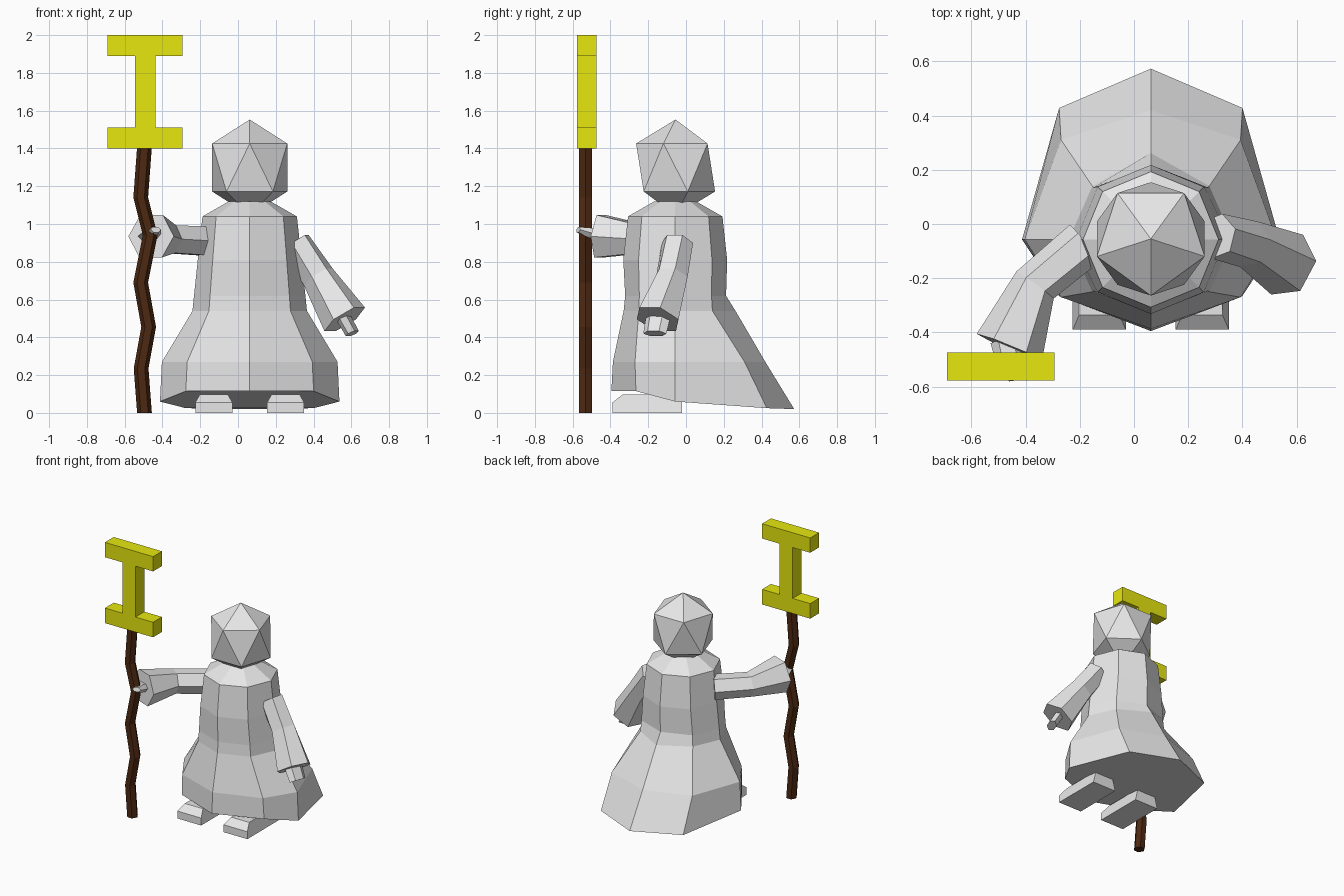
import bpy, bmesh, math
from mathutils import Vector

if "Cube" in bpy.data.objects:
    bpy.data.objects.remove(bpy.data.objects["Cube"])

CX, CY = 0.062, -0.057  # axis of the figure


def mat(name, rgb):
    m = bpy.data.materials.new(name)
    m.diffuse_color = (*rgb, 1)
    m.use_nodes = True
    m.node_tree.nodes["Principled BSDF"].inputs["Base Color"].default_value = m.diffuse_color
    return m


GREY = mat("grey cloth", (0.8, 0.8, 0.8))
YELLOW = mat("yellow", (0.8, 0.8, 0.005))
BROWN = mat("dark brown wood", (0.075, 0.022, 0.006))


def finish(name, bm, material):
    bmesh.ops.recalc_face_normals(bm, faces=bm.faces)
    me = bpy.data.meshes.new(name)
    bm.to_mesh(me)
    bm.free()
    me.materials.append(material)
    ob = bpy.data.objects.new(name, me)
    bpy.context.collection.objects.link(ob)
    return ob


def loft(name, rings, material):
    """Skin closed rings of points and cap both ends."""
    bm = bmesh.new()
    vs = [[bm.verts.new(p) for p in r] for r in rings]
    n = len(vs[0])
    for a, b in zip(vs, vs[1:]):
        for i in range(n):
            j = (i + 1) % n
            bm.faces.new((a[i], a[j], b[j], b[i]))
    bm.faces.new(vs[0])
    bm.faces.new(vs[-1])
    return finish(name, bm, material)


def tube(name, path, radii, material, n=6, flat=1.0, level=False):
    """Low-poly tube along a path; flat squashes it, level keeps rings horizontal."""
    pts = [Vector(p) for p in path]
    rings = []
    for k, p in enumerate(pts):
        t = (pts[min(k + 1, len(pts) - 1)] - pts[max(k - 1, 0)]).normalized()
        if level:
            u, v = Vector((1, 0, 0)), Vector((0, 1, 0))
        else:
            u = t.cross(Vector((0, 0, 1))).normalized()
            v = u.cross(t)
        ang = [math.tau * i / n for i in range(n)]
        rings.append([p + radii[k] * (math.cos(a) * u + flat * math.sin(a) * v) for a in ang])
    return loft(name, rings, material)


# Robe: each ring gives (half width, y, z) for side, and (y, z) for the other levels.
def robe_ring(side, front, fdiag, bdiag, back):
    w = [0, 0.712 * side[0], side[0], 0.712 * side[0], 0]
    yz = [front, fdiag, side[1:], bdiag, back]
    right = [Vector((CX + a, *b)) for a, b in zip(w, yz)]
    left = [Vector((2 * CX - p.x, p.y, p.z)) for p in right[3:0:-1]]
    return right + left


def round_ring(r, z):
    d = r * 0.707
    return robe_ring((r, CY, z), (CY - r, z), (CY - d, z), (CY + d, z), (CY + r, z))


robe = [
    robe_ring((0.475, CY, 0.06), (-0.395, 0.115), (-0.265, 0.115), (0.428, 0.025), (0.573, 0.02)),
    robe_ring((0.465, CY, 0.27), (-0.387, 0.27), (-0.27, 0.27), (0.31, 0.27), (0.42, 0.27)),
    robe_ring((0.303, CY, 0.54), (-0.33, 0.54), (-0.25, 0.54), (0.14, 0.54), (0.262, 0.54)),
    robe_ring((0.295, CY, 0.62), (-0.322, 0.62), (-0.247, 0.62), (0.135, 0.62), (0.212, 0.62)),
    round_ring(0.275, 0.81),
    round_ring(0.25, 1.04),
    round_ring(0.11, 1.12),
]
loft("robe", robe, GREY)

# Faceted head
bm = bmesh.new()
bmesh.ops.create_icosphere(bm, subdivisions=1, radius=1)
ring = [v for v in bm.verts if 0.2 < v.co.z < 0.8]
front = any(abs(v.co.x) < 0.01 and v.co.y < 0 for v in ring)
spin = 0.0
if not front:  # turn so that an upper corner points forward
    spin = -math.pi / 2 - math.atan2(ring[0].co.y, ring[0].co.x)
for v in bm.verts:
    z = v.co.z
    r, a = Vector(v.co.xy).length, math.atan2(v.co.y, v.co.x) + spin
    r = 0.209 * r / 0.8944
    h = 0.254 if abs(z) > 0.8 else 0.127
    v.co = (CX + r * math.cos(a), -0.055 + r * math.sin(a), 1.299 + math.copysign(h, z))
finish("head", bm, GREY)

# Feet
for s, name in ((-1, "left_foot"), (1, "right_foot")):
    x = CX + s * 0.19
    profile = [(-0.39, 0), (-0.39, 0.055), (-0.335, 0.097), (-0.02, 0.097), (-0.02, 0)]
    rings = []
    for e in (-1, 1):
        rings.append([Vector((x + e * (0.074 if z > 0.08 else 0.098), y, z)) for y, z in profile])
    loft(name, rings, GREY)

# Sleeves and hands
tube("right_sleeve", [(0.305, -0.045, 0.9), (0.425, -0.075, 0.72), (0.565, -0.15, 0.495)],
     [0.085, 0.09, 0.125], GREY)
tube("right_hand", [(0.55, -0.145, 0.52), (0.605, -0.165, 0.42)], [0.07, 0.065], GREY, flat=0.5)
tube("left_sleeve", [(-0.18, -0.07, 0.91), (-0.365, -0.225, 0.92), (-0.46, -0.455, 0.935)],
     [0.088, 0.085, 0.13], GREY)
tube("left_hand", [(-0.47, -0.43, 0.935), (-0.455, -0.52, 0.955), (-0.435, -0.57, 0.97)],
     [0.06, 0.05, 0.028], GREY, flat=0.6)

# Crooked staff
bends = [(-0.495, 0), (-0.513, 0.235), (-0.473, 0.455), (-0.515, 0.69),
         (-0.465, 0.94), (-0.515, 1.14), (-0.495, 1.41)]
tube("staff", [(x, -0.532, z) for x, z in bends], [0.039] * 7, BROWN, level=True)

# Staff head: flanged beam profile, mirrored and extruded
half = [(0.198, 1.4), (0.198, 1.512), (0.054, 1.512), (0.054, 1.89), (0.198, 1.89), (0.198, 2.0)]
outline = half + [(-x, z) for x, z in reversed(half)]
loft("staff_head", [[Vector((-0.492 + x, y, z)) for x, z in outline] for y in (-0.578, -0.474)], YELLOW)
